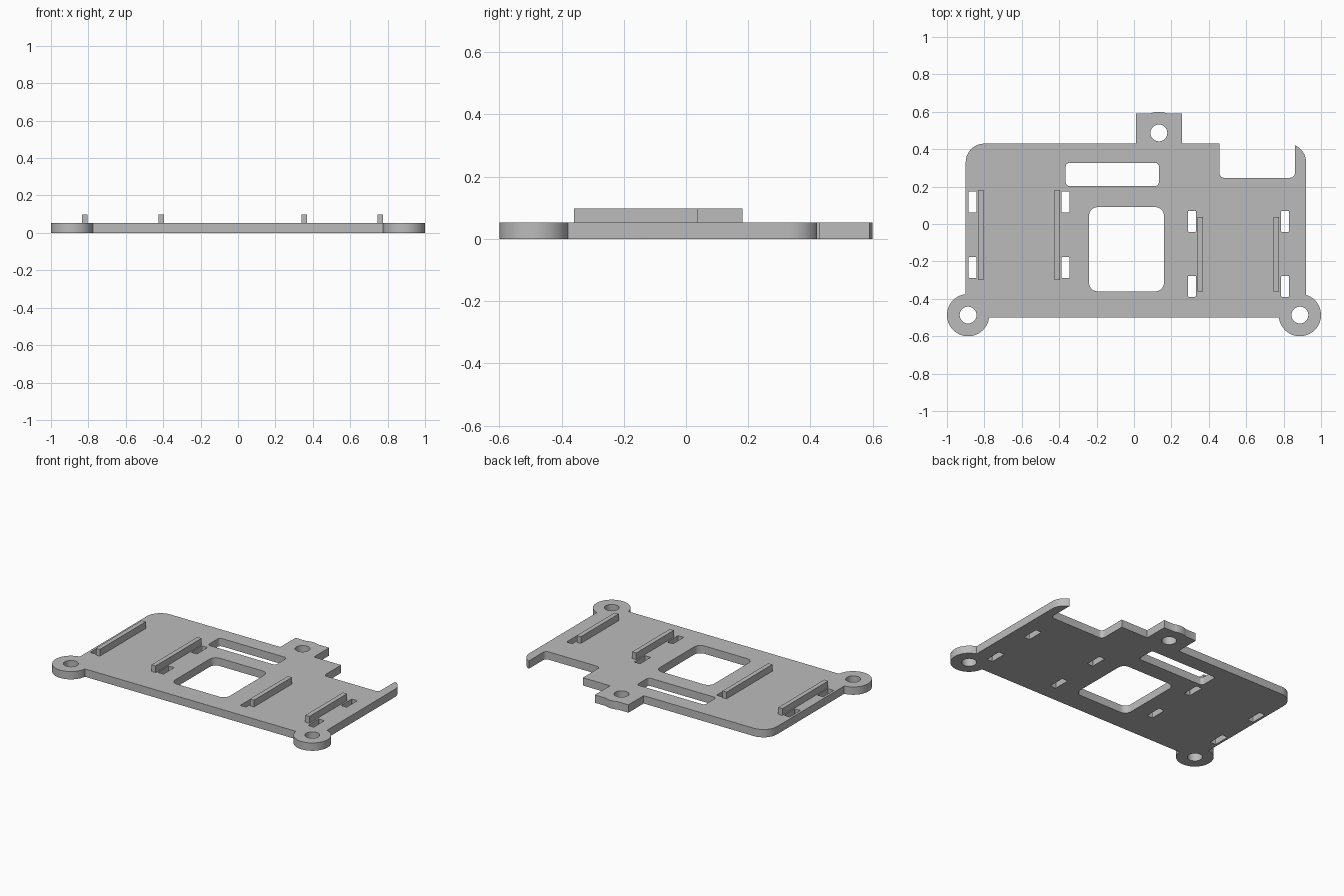
import bpy
from math import sin, cos, radians

cube = bpy.data.objects.get("Cube")
if cube:
    bpy.data.objects.remove(cube)

PLATE_TOP = 0.052
RAIL_TOP = 0.097
LUG_R = 0.113
HOLE_R = 0.045

grey = bpy.data.materials.new("plain grey")
grey.use_nodes = True
colour = (0.5, 0.5, 0.5, 1)
grey.diffuse_color = colour
grey.node_tree.nodes["Principled BSDF"].inputs["Base Color"].default_value = colour


def arc(cx, cy, r, start, end, steps=8):
    angles = [radians(start + (end - start) * i / steps) for i in range(steps + 1)]
    return [(cx + r * cos(a), cy + r * sin(a)) for a in angles]


def circle(cx, cy, r):
    return arc(cx, cy, r, 0, 360, 40)[:-1]


def rounded_rect(x0, x1, y0, y1, r):
    return (arc(x1 - r, y1 - r, r, 0, 90) + arc(x0 + r, y1 - r, r, 90, 180)
            + arc(x0 + r, y0 + r, r, 180, 270) + arc(x1 - r, y0 + r, r, 270, 360))


def extrude_loops(name, loops, z0, z1):
    """Fill an outline with its holes and extrude it from z0 to z1."""
    curve = bpy.data.curves.new(name + "_profile", "CURVE")
    curve.dimensions = "2D"
    curve.fill_mode = "BOTH"
    curve.extrude = (z1 - z0) / 2
    for loop in loops:
        spline = curve.splines.new("POLY")
        spline.points.add(len(loop) - 1)
        for point, (x, y) in zip(spline.points, loop):
            point.co = (x, y, 0, 1)
        spline.use_cyclic_u = True
    obj = bpy.data.objects.new(name, curve)
    obj.location.z = (z0 + z1) / 2
    bpy.context.collection.objects.link(obj)
    bpy.ops.object.select_all(action="DESELECT")
    obj.select_set(True)
    bpy.context.view_layer.objects.active = obj
    bpy.ops.object.convert(target="MESH")
    obj = bpy.context.view_layer.objects.active
    obj.data.materials.clear()
    obj.data.materials.append(grey)
    # Weld the caps to the walls, then smooth only the rounded walls
    bpy.ops.object.mode_set(mode="EDIT")
    bpy.ops.mesh.select_all(action="SELECT")
    bpy.ops.mesh.remove_doubles(threshold=0.0001)
    bpy.ops.mesh.normals_make_consistent(inside=False)
    bpy.ops.object.mode_set(mode="OBJECT")
    bpy.ops.object.shade_smooth_by_angle(angle=radians(30))
    return obj


# Plate outline, clockwise from the front left lug
lugs = [(-0.887, -0.487), (0.887, -0.487), (0.133, 0.487)]
outline = arc(*lugs[0], LUG_R, -6.6, -263.4, 40)
outline += arc(-0.8, 0.33, 0.1, 180, 90)                      # rounded back corner
outline += [(0.01, 0.43), (0.01, 0.59)]                       # back tab
outline += arc(*lugs[2], LUG_R, 114.3, 65.7)
outline += [(0.257, 0.59), (0.257, 0.43), (0.457, 0.43)]
outline += arc(0.482, 0.272, 0.025, 180, 270)                 # corner notch
outline += arc(0.835, 0.272, 0.025, 270, 360)
outline += arc(0.82, 0.33, 0.1, 66.4, 0)                      # thin back arm
outline += arc(*lugs[1], LUG_R, 73, -173.4, 40)

# Openings: screw holes, window, long slot and strap slots
holes = [circle(x, y, HOLE_R) for x, y in lugs]
holes.append(rounded_rect(-0.24, 0.16, -0.36, 0.09, 0.045))
holes.append(rounded_rect(-0.365, 0.133, 0.203, 0.327, 0.02))
for x, ys in ((-0.863, (0.117, -0.233)), (-0.366, (0.117, -0.233)),
              (0.31, (0.014, -0.333)), (0.808, (0.014, -0.333))):
    for y in ys:
        holes.append(rounded_rect(x - 0.021, x + 0.021, y - 0.056, y + 0.056, 0.004))

extrude_loops("mounting_plate", [outline] + holes, 0, PLATE_TOP)

# Raised locating rails
rails = {
    "right_outer_rail": (-0.82, -0.30, 0.182),
    "right_inner_rail": (-0.41, -0.30, 0.182),
    "left_inner_rail": (0.355, -0.36, 0.037),
    "left_outer_rail": (0.761, -0.36, 0.037),
}
for name, (x, y0, y1) in rails.items():
    corners = [(x - 0.015, y0), (x + 0.015, y0), (x + 0.015, y1), (x - 0.015, y1)]
    extrude_loops(name, [corners], PLATE_TOP - 0.002, RAIL_TOP)
